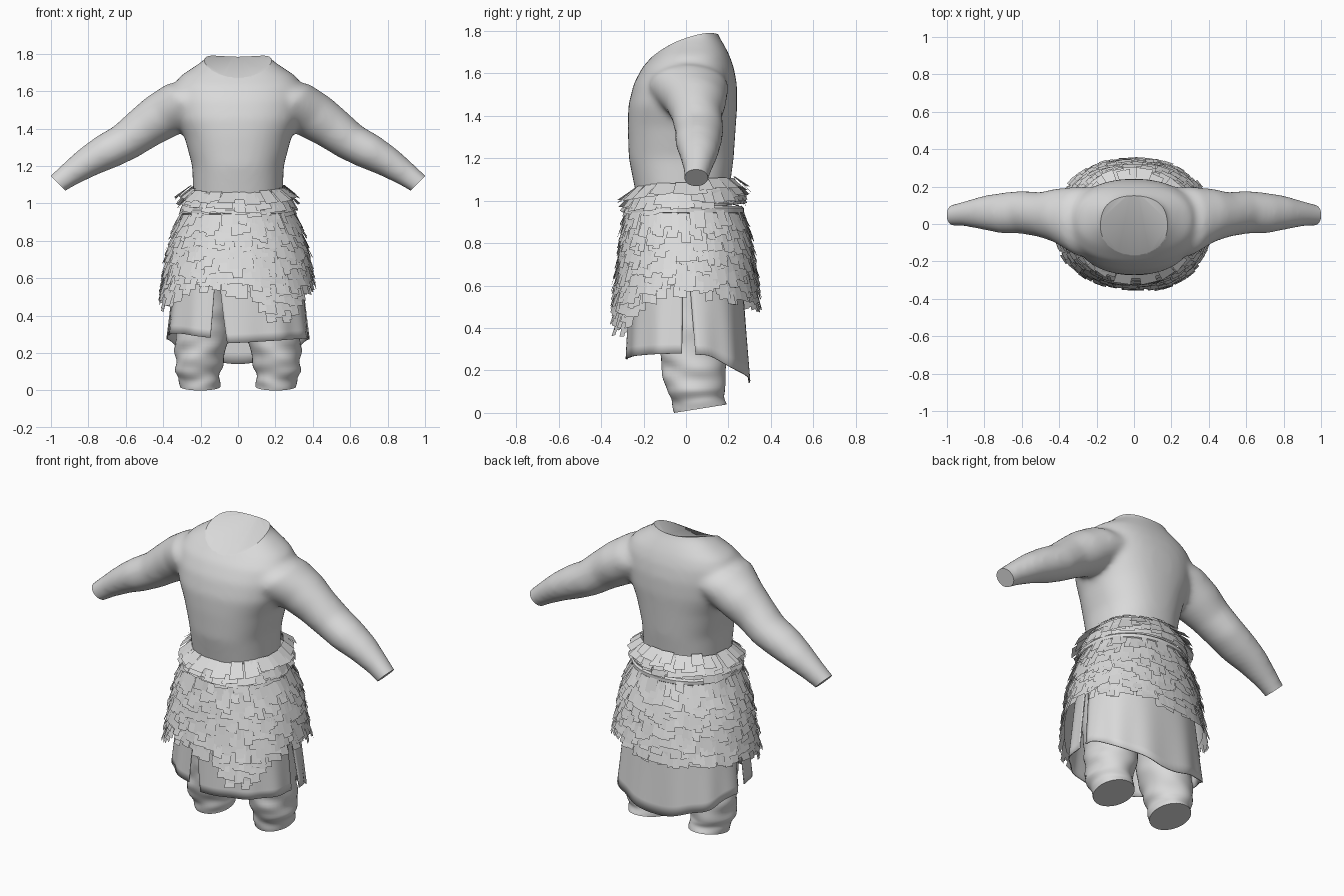
import bpy, bmesh, math, random
from mathutils import Vector

random.seed(4)
if "Cube" in bpy.data.objects:
    bpy.data.objects.remove(bpy.data.objects["Cube"], do_unlink=True)

clay = bpy.data.materials.new("light_grey")
clay.use_nodes = True
clay.diffuse_color = (0.7, 0.7, 0.7, 1)
clay.node_tree.nodes["Principled BSDF"].inputs["Base Color"].default_value = (0.7, 0.7, 0.7, 1)


def finish(name, bm, smooth=40):
    mesh = bpy.data.meshes.new(name)
    bm.to_mesh(mesh)
    bm.free()
    obj = bpy.data.objects.new(name, mesh)
    bpy.context.collection.objects.link(obj)
    mesh.materials.append(clay)
    if smooth:
        bpy.ops.object.select_all(action="DESELECT")
        obj.select_set(True)
        bpy.context.view_layer.objects.active = obj
        bpy.ops.object.shade_smooth_by_angle(angle=math.radians(smooth))
    return obj


def lerp_table(table, t):
    """Linear look-up of a row in a table sorted by its first value."""
    if t <= table[0][0]:
        return table[0][1:]
    for a, b in zip(table, table[1:]):
        if t <= b[0]:
            f = (t - a[0]) / (b[0] - a[0])
            return [p + (q - p) * f for p, q in zip(a[1:], b[1:])]
    return table[-1][1:]


def oval(a, rx, front, back, power=2.0):
    """Point on a rounded outline, with its own front and back depth."""
    c, s = math.cos(a), math.sin(a)
    mid, ry = (front + back) / 2, (back - front) / 2
    e = 2 / power
    return (rx * math.copysign(abs(c) ** e, c), mid + ry * math.copysign(abs(s) ** e, s))


def loft(bm, rings, caps=True):
    loops = [[bm.verts.new(p) for p in ring] for ring in rings]
    n = len(loops[0])
    for lo, hi in zip(loops, loops[1:]):
        for i in range(n):
            bm.faces.new((lo[i], lo[(i + 1) % n], hi[(i + 1) % n], hi[i]))
    if caps:
        bm.faces.new(loops[0][::-1])
        bm.faces.new(loops[-1])


def cut(bm, point, normal):
    """Slice off the far side of a plane and close the opening."""
    geom = bm.verts[:] + bm.edges[:] + bm.faces[:]
    res = bmesh.ops.bisect_plane(bm, geom=geom, plane_co=point, plane_no=normal, clear_outer=True)
    edges = [e for e in res["geom_cut"] if isinstance(e, bmesh.types.BMEdge)]
    caps = bmesh.ops.holes_fill(bm, edges=edges, sides=0)["faces"]
    bmesh.ops.triangulate(bm, faces=caps)


def bend(bm, amount):
    """Raise or lower everything with the square of its distance from the middle."""
    for v in bm.verts:
        v.co.z += amount * v.co.x ** 2


TURN = [2 * math.pi * i / 40 for i in range(40)]

# Bare torso and arms: height, half width, front, back
TORSO = [(0.85, 0.23, -0.2, 0.18), (1.05, 0.24, -0.24, 0.205), (1.2, 0.245, -0.27, 0.225),
         (1.35, 0.285, -0.275, 0.235), (1.45, 0.33, -0.272, 0.242), (1.55, 0.345, -0.247, 0.24),
         (1.63, 0.345, -0.205, 0.225), (1.685, 0.305, -0.155, 0.205), (1.73, 0.235, -0.115, 0.182),
         (1.775, 0.172, -0.08, 0.155), (1.86, 0.15, -0.07, 0.12)]
# Arm: x, z, thickness radius, y centre, y radius
ARM = [(0.12, 1.57, 0.12, 0.0, 0.19), (0.3, 1.53, 0.135, 0.015, 0.185), (0.41, 1.465, 0.13, 0.045, 0.145),
       (0.5, 1.405, 0.117, 0.05, 0.12), (0.6, 1.33, 0.104, 0.063, 0.115), (0.7, 1.277, 0.099, 0.058, 0.11),
       (0.8, 1.222, 0.084, 0.06, 0.092), (0.9, 1.155, 0.067, 0.055, 0.068), (0.965, 1.107, 0.058, 0.047, 0.058),
       (1.05, 1.03, 0.056, 0.045, 0.056)]

bm = bmesh.new()
loft(bm, [[(*oval(a, rx, f, b, 2.3), z) for a in TURN] for z, rx, f, b in TORSO])
for side in (1, -1):
    loft(bm, [[(side * (x + 0.6 * r * math.cos(a)), cy + ry * math.sin(a), z + 0.8 * r * math.cos(a))
               for a in TURN] for x, z, r, cy, ry in ARM])
bmesh.ops.recalc_face_normals(bm, faces=bm.faces[:])
raw = finish("body_blend", bm, 0)
remesh = raw.modifiers.new("blend", "REMESH")
remesh.mode = "VOXEL"
remesh.voxel_size = 0.014
relax = raw.modifiers.new("relax", "SMOOTH")
relax.iterations = 18
blended = bpy.data.meshes.new_from_object(raw.evaluated_get(bpy.context.evaluated_depsgraph_get()))
bm = bmesh.new()
bm.from_mesh(blended)
bpy.data.objects.remove(raw, do_unlink=True)
bpy.data.meshes.remove(blended)
# The neck opening is saddle shaped: low in front, high at the sides and back
bend(bm, -1.1)
cut(bm, (0, 0.145, 1.782), (0, -0.33, 0.94))
bend(bm, 1.1)
for side in (1, -1):
    cut(bm, (side * 0.962, 0, 1.108), (side * 0.7, 0, -0.7))
finish("torso_and_arms", bm)

# Baggy trouser legs with wrinkles: height, x centre, y centre, half width, half depth
LEG = [(0.0, 0.202, 0.068, 0.108, 0.124), (0.06, 0.207, 0.055, 0.112, 0.125), (0.1, 0.214, 0.045, 0.12, 0.134),
       (0.18, 0.205, 0.04, 0.132, 0.15), (0.28, 0.19, 0.035, 0.142, 0.158), (0.4, 0.185, 0.03, 0.155, 0.165),
       (0.75, 0.165, 0.0, 0.16, 0.18)]
for name, side in (("left_leg", 1), ("right_leg", -1)):
    bm = bmesh.new()
    rings = []
    for k in range(46):
        z = 0.75 * (k / 45) ** 1.4
        cx, cy, rx, ry = lerp_table(LEG, z)
        fold = 0.045 * min(1, z / 0.06) * max(0, 1 - z / 0.6)
        ring = []
        for a in TURN:
            w = 1 + fold * (math.sin(52 * z + 3 * math.sin(a + 1)) * math.sin(a + 9 * z)
                            + 0.7 * math.sin(34 * z + 3 * a) + 0.4 * math.sin(70 * z - 2 * a))
            y = cy + ry * w * math.sin(a)
            tilt = 0.16 * (y + 0.056) * max(0, 1 - z / 0.12)
            ring.append((side * (cx + rx * w * math.cos(a)), y, z + tilt))
        rings.append(ring)
    loft(bm, rings)
    bmesh.ops.recalc_face_normals(bm, faces=bm.faces[:])
    finish(name, bm)


# Cloth underskirt: three hanging panels with soft folds
def cloth_panel(name, top, bottom, hem):
    bm = bmesh.new()
    cols, rows = 48, 10
    grid = []
    for j in range(rows + 1):
        v = j / rows
        line = []
        for i in range(cols + 1):
            u = i / cols
            start = top[0] + (bottom[0] - top[0]) * v
            end = top[1] + (bottom[1] - top[1]) * v
            a = math.radians(start + (end - start) * u)
            wave = 1 + 0.016 * v * math.sin(11 * a)
            x, y = oval(a, (0.33 + 0.05 * v) * wave, (-0.26 - 0.02 * v) * wave, (0.26 + 0.045 * v) * wave, 2.4)
            line.append(bm.verts.new((x, y, 0.72 + (hem(a) - 0.72) * v)))
        grid.append(line)
    for r, s in zip(grid, grid[1:]):
        for i in range(cols):
            bm.faces.new((r[i], s[i], s[i + 1], r[i + 1]))
    obj = finish(name, bm)
    solid = obj.modifiers.new("thickness", "SOLIDIFY")
    solid.thickness = 0.006


cloth_panel("front_left_cloth", (254, 358), (264, 356), lambda a: 0.255 + 0.025 * math.cos(a))
cloth_panel("front_right_cloth", (183, 254), (186, 251), lambda a: 0.29 - 0.015 * math.sin(3 * a))
cloth_panel("back_cloth", (1, 179), (4, 176), lambda a: 0.27 - 0.12 * math.sin(a) ** 2 + 0.008 * math.sin(7 * a))

# Shaggy skirt: height, half width, front, back
SKIRT = [(0.34, 0.415, -0.345, 0.345), (0.5, 0.405, -0.335, 0.335), (0.6, 0.39, -0.325, 0.325),
         (0.7, 0.375, -0.312, 0.312), (0.8, 0.352, -0.3, 0.298), (0.9, 0.315, -0.285, 0.275),
         (0.96, 0.29, -0.275, 0.255), (1.0, 0.295, -0.28, 0.265), (1.08, 0.25, -0.235, 0.225)]
HEM = [(0, 0.57), (45, 0.52), (90, 0.48), (135, 0.5), (180, 0.47), (200, 0.42), (225, 0.5), (250, 0.53),
       (275, 0.5), (292, 0.37), (305, 0.36), (322, 0.46), (345, 0.54), (360, 0.57)]


def hem_at(a):
    return lerp_table(HEM, math.degrees(a) % 360)[0]


def on_skirt(a, z, lift=0.0):
    rx, f, b = lerp_table(SKIRT, z)
    return oval(a, rx + lift, f - lift, b + lift, 2.15)


def card(bm, a, width, top, bottom, lift, low_lift, rise=0.0):
    """One tuft: a small strip that stands off at its lower end."""
    skew = random.uniform(-0.02, 0.02)
    pts = []
    for da, z, off in ((-width, top, lift), (width, top, lift), (width + skew, bottom, low_lift),
                       (-width + skew, bottom + random.uniform(-0.012, 0.012), low_lift)):
        x, y = on_skirt(a + da, z, off)
        pts.append(bm.verts.new((x, y, z + rise)))
    bm.faces.new(pts[::-1])


bm = bmesh.new()
rings = []
for k in range(13):
    v = k / 12
    ring = []
    for a in TURN:
        z = 0.97 + (hem_at(a) + 0.05 - 0.97) * v
        ring.append((*on_skirt(a, z), z))
    rings.append(ring)
loft(bm, rings[::-1], caps=False)
finish("skirt_lining", bm)

bm = bmesh.new()
for row in range(19):
    top = 0.965 - row * 0.031
    count = 50
    for i in range(count):
        a = 2 * math.pi * (i + 0.5 * (row % 2) + random.uniform(-0.3, 0.3)) / count
        z = top + random.uniform(-0.014, 0.014)
        bottom = z - random.uniform(0.07, 0.11)
        if bottom > hem_at(a) - 0.02:
            card(bm, a, random.uniform(0.05, 0.09), z, bottom, 0.004, random.uniform(0.012, 0.028))
finish("shaggy_skirt", bm, 0)

# Belt that gathers the skirt
bm = bmesh.new()
loft(bm, [[(*on_skirt(a, 0.96, off), z) for a in TURN]
          for z, off in ((0.94, 0.012), (0.945, 0.018), (0.965, 0.018), (0.975, 0.008))], caps=False)
finish("belt", bm)

# Ruffled collar at the waist, higher at the back
bm = bmesh.new()
loft(bm, [[(*on_skirt(a, z, 0.004), z + 0.025 * math.sin(a)) for a in TURN] for z in (0.96, 1.0, 1.04, 1.08)],
     caps=False)
finish("collar_lining", bm)
bm = bmesh.new()
for top, drop, flare in ((1.025, 0.075, 0.024), (1.06, 0.085, 0.035), (1.083, 0.06, 0.05)):
    for i in range(32):
        a = 2 * math.pi * (i + random.uniform(-0.3, 0.3)) / 32
        card(bm, a, random.uniform(0.1, 0.15), top, top - drop * random.uniform(0.7, 1.1), 0.006,
             flare * random.uniform(0.7, 1.2), 0.025 * math.sin(a) + random.uniform(-0.008, 0.012))
finish("collar_ruff", bm, 0)
